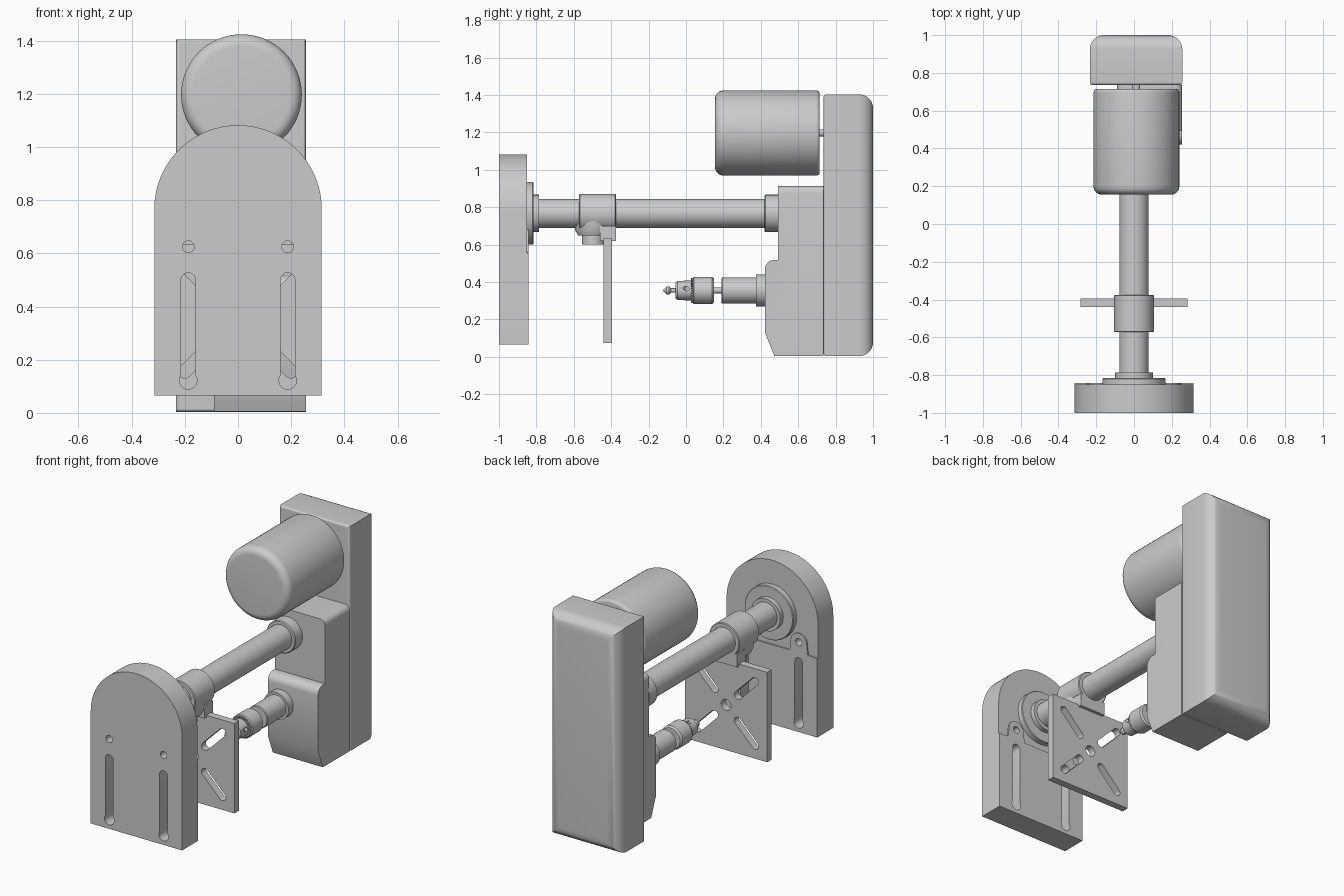
import bpy, bmesh, math
from mathutils import Matrix, Vector

cube = bpy.data.objects.get("Cube")
if cube:
    bpy.data.objects.remove(cube)

GREY = (0.6, 0.6, 0.6, 1)
grey = bpy.data.materials.new("grey_metal")
grey.use_nodes = True
grey.diffuse_color = GREY
grey.node_tree.nodes["Principled BSDF"].inputs["Base Color"].default_value = GREY


def finish(ob):
    """Give the part its material and smooth shading with sharp edges kept."""
    bpy.ops.object.select_all(action='DESELECT')
    ob.select_set(True)
    bpy.context.view_layer.objects.active = ob
    if ob.type == 'CURVE':
        bpy.ops.object.convert(target='MESH')
        ob = bpy.context.object
    ob.data.materials.clear()
    ob.data.materials.append(grey)
    bpy.ops.object.shade_smooth_by_angle(angle=math.radians(35))
    return ob


def from_bmesh(name, bm):
    bmesh.ops.recalc_face_normals(bm, faces=bm.faces)
    me = bpy.data.meshes.new(name)
    bm.to_mesh(me)
    bm.free()
    ob = bpy.data.objects.new(name, me)
    bpy.context.collection.objects.link(ob)
    return finish(ob)


def lathe(name, profile, x=0, z=0, sides=64):
    """Turn (y, radius) points about an axis parallel to y."""
    bm = bmesh.new()
    rings = []
    for y, r in profile:
        angles = [2 * math.pi * i / sides for i in range(sides)]
        rings.append([bm.verts.new((x + r * math.cos(a), y, z + r * math.sin(a))) for a in angles])
    for a, b in zip(rings, rings[1:]):
        for i in range(sides):
            j = (i + 1) % sides
            bm.faces.new((a[i], a[j], b[j], b[i]))
    bm.faces.new(rings[0])
    bm.faces.new(rings[-1])
    return from_bmesh(name, bm)


def box(name, lo, hi):
    bm = bmesh.new()
    lo, hi = Vector(lo), Vector(hi)
    bmesh.ops.create_cube(bm, size=1, matrix=Matrix.Translation((lo + hi) / 2)
                          @ Matrix.Diagonal((*(hi - lo), 1)))
    return from_bmesh(name, bm)


def arc(cx, cz, r, start, end, n=16):
    return [(cx + r * math.cos(math.radians(start + (end - start) * i / n)),
             cz + r * math.sin(math.radians(start + (end - start) * i / n))) for i in range(n + 1)]


def circle(cx, cz, r):
    return arc(cx, cz, r, 0, 360, 32)[:-1]


def slot(cx, cz, length, r, tilt):
    """Rounded slot centred at a point, running along the tilt angle."""
    dx = length / 2 * math.cos(math.radians(tilt))
    dz = length / 2 * math.sin(math.radians(tilt))
    return (arc(cx + dx, cz + dz, r, tilt - 90, tilt + 90)
            + arc(cx - dx, cz - dz, r, tilt + 90, tilt + 270))


def plate(name, outlines, y0, y1):
    """Upright plate from an outer outline and hole outlines in (x, z)."""
    cu = bpy.data.curves.new(name, 'CURVE')
    cu.dimensions, cu.fill_mode, cu.extrude = '2D', 'BOTH', (y1 - y0) / 2
    for pts in outlines:
        sp = cu.splines.new('POLY')
        sp.points.add(len(pts) - 1)
        for p, (x, z) in zip(sp.points, pts):
            p.co = (x, z, 0, 1)
        sp.use_cyclic_u = True
    ob = bpy.data.objects.new(name, cu)
    bpy.context.collection.objects.link(ob)
    ob.rotation_euler.x = math.pi / 2
    ob.location.y = (y0 + y1) / 2
    return finish(ob)


COL_Z, SPIN_Z = 0.767, 0.355
HALF, FLOOR, HOLE_X = 0.315, 0.065, 0.187

# Foot plate with keyhole slots and bolt holes
holes = []
for s in (-1, 1):
    holes.append(arc(s * HOLE_X, 0.5, 0.027, 0, 180) + arc(s * HOLE_X, 0.122, 0.033, 145, 395))
    holes.append(circle(s * HOLE_X, 0.625, 0.022))
foot = [(-HALF, FLOOR), (HALF, FLOOR)] + arc(0, COL_Z, HALF, 0, 180, 48)
plate("foot_plate", [foot] + holes, -1, -0.85)

# Raised pad on the back of the foot, with lugs round the bolt holes
pad = [(-HALF, FLOOR), (HALF, FLOOR), (HALF, 0.555), (0.25, 0.56)]
pad += arc(HOLE_X, 0.625, 0.055, 0, 180) + [(0.125, 0.56), (-0.125, 0.56)]
pad += arc(-HOLE_X, 0.625, 0.055, 0, 180) + [(-0.25, 0.56), (-HALF, 0.555)]
plate("foot_pad", [pad] + holes, -0.85, -0.842)

# Column, flange and collars
lathe("column_flange", [(-0.86, 0.167), (-0.82, 0.167), (-0.815, 0.163), (-0.815, 0.1),
                        (-0.785, 0.1)], z=COL_Z)
lathe("column", [(-0.83, 0.078), (0.5, 0.078)], z=COL_Z)
lathe("column_head_collar", [(0.42, 0.095), (0.425, 0.1), (0.5, 0.1)], z=COL_Z)
lathe("table_collar", [(-0.572, 0.1), (-0.568, 0.105), (-0.379, 0.105), (-0.375, 0.1)], z=COL_Z)

# Bracket between collar and table: turned neck stood upright
neck = lathe("table_neck", [(0.6, 0.058), (0.648, 0.058), (0.648, 0.08), (0.68, 0.097), (0.75, 0.097)])
neck.rotation_euler.x = math.pi / 2
neck.location.y = -0.475
neck.data.transform(Matrix.Identity(4))
neck.location.y = -0.497
box("table_bracket", (-0.09, -0.46, 0.62), (0.09, -0.375, 0.7))

# Work table with four diagonal slots and a centre hole
TABLE_HALF = 0.283
table = [(-TABLE_HALF, 0.073), (TABLE_HALF, 0.073), (TABLE_HALF, 0.633), (-TABLE_HALF, 0.633)]
slots = [slot(sx * 0.14, SPIN_Z + sz * 0.14, 0.17, 0.024, 45 * sx * sz)
         for sx in (-1, 1) for sz in (-1, 1)]
plate("work_table", [table, circle(0, SPIN_Z, 0.034)] + slots, -0.44, -0.395)

# Head casting: side profile in (y, z) pulled across x
profile = [(0.735, 0.005), (0.472, 0.005), (0.422, 0.13), (0.422, 0.47)]
profile += [(y, z) for y, z in arc(0.472, 0.468, 0.05, 180, 90, 8)[1:]]
profile += [(0.492, 0.518), (0.492, 0.913), (0.735, 0.913)]
bm = bmesh.new()
face = bm.faces.new([bm.verts.new((-0.09, y, z)) for y, z in profile])
out = bmesh.ops.extrude_face_region(bm, geom=[face])
bmesh.ops.translate(bm, vec=(0.345, 0, 0),
                    verts=[g for g in out["geom"] if isinstance(g, bmesh.types.BMVert)])
top = [e for e in bm.edges if all(v.co.z > 0.9 for v in e.verts)
       and abs(e.verts[0].co.y - e.verts[1].co.y) > 0.1]
bmesh.ops.bevel(bm, geom=top, offset=0.035, segments=6, profile=0.5, affect='EDGES')
from_bmesh("head_casting", bm)

# Belt housing: large rounding at the back, small at the front
bm = bmesh.new()
bmesh.ops.create_cube(bm, size=1, matrix=Matrix.Translation((0.011, 0.868, 0.704))
                      @ Matrix.Diagonal((0.489, 0.264, 1.4, 1)))
for side, radius in ((1, 0.075), (-1, 0.014)):
    edge_y = 0.868 + side * 0.132
    rim = [e for e in bm.edges if all(abs(v.co.y - edge_y) < 0.001 for v in e.verts)]
    bmesh.ops.bevel(bm, geom=rim, offset=radius, segments=8, profile=0.5, affect='EDGES')
from_bmesh("belt_housing", bm)

# Motor with rounded rims and its shaft
R = 0.227
front_rim = [(0.155 + 0.045 - dy, R - 0.045 + dr) for dy, dr in arc(0, 0, 0.045, 0, 90, 8)]
front_rim.reverse()
back_rim = [(0.697 + dy, R - 0.018 + dr) for dy, dr in arc(0, 0, 0.018, 90, 0, 5)]
if front_rim[0][0] > front_rim[-1][0]:
    front_rim.reverse()
lathe("motor", front_rim + back_rim, x=0.013, z=1.197)
lathe("motor_shaft", [(0.7, 0.02), (0.75, 0.02)], x=0.013, z=1.197)

# Quill and spindle
lathe("quill_ring", [(0.375, 0.085), (0.43, 0.085)], z=SPIN_Z)
lathe("quill", [(0.19, 0.066), (0.195, 0.07), (0.38, 0.07)], z=SPIN_Z)
lathe("spindle", [(0.14, 0.016), (0.2, 0.016)], z=SPIN_Z)

# Chuck: sleeve, nose with key holes, toothed ring and jaws
lathe("chuck_sleeve", [(0.037, 0.066), (0.042, 0.073), (0.14, 0.073), (0.15, 0.064)], z=SPIN_Z)
nose = lathe("chuck_nose", [(-0.055, 0.042), (-0.045, 0.051), (0.02, 0.053), (0.045, 0.053)], z=SPIN_Z)
bm = bmesh.new()
for k in range(3):
    turn = Matrix.Rotation(k * math.tau / 3, 4, 'Y')
    place = Matrix.Translation((0, 0.005, SPIN_Z + 0.01)) @ turn @ Matrix.Translation((0.05, 0, 0))
    bmesh.ops.create_cone(bm, cap_ends=True, segments=16, radius1=0.012, radius2=0.012, depth=0.04,
                          matrix=place @ Matrix.Rotation(math.pi / 2, 4, 'Y'))
cutter = from_bmesh("key_hole_cutter", bm)
cutter.hide_render = True
cut = nose.modifiers.new("key_holes", 'BOOLEAN')
cut.operation, cut.object = 'DIFFERENCE', cutter
bpy.context.view_layer.objects.active = nose
bpy.ops.object.modifier_apply(modifier=cut.name)
bpy.data.objects.remove(cutter)

bm = bmesh.new()
for k in range(28):
    place = (Matrix.Translation((0, 0, SPIN_Z)) @ Matrix.Rotation(k * math.tau / 28, 4, 'Y')
             @ Matrix.Translation((0.06, 0.034, 0)) @ Matrix.Diagonal((0.014, 0.014, 0.007, 1)))
    bmesh.ops.create_cube(bm, size=1, matrix=place)
from_bmesh("chuck_teeth", bm)
lathe("chuck_jaws", [(-0.12, 0.006), (-0.112, 0.012), (-0.103, 0.022), (-0.09, 0.022),
                     (-0.08, 0.012), (-0.05, 0.012)], z=SPIN_Z, sides=24)
